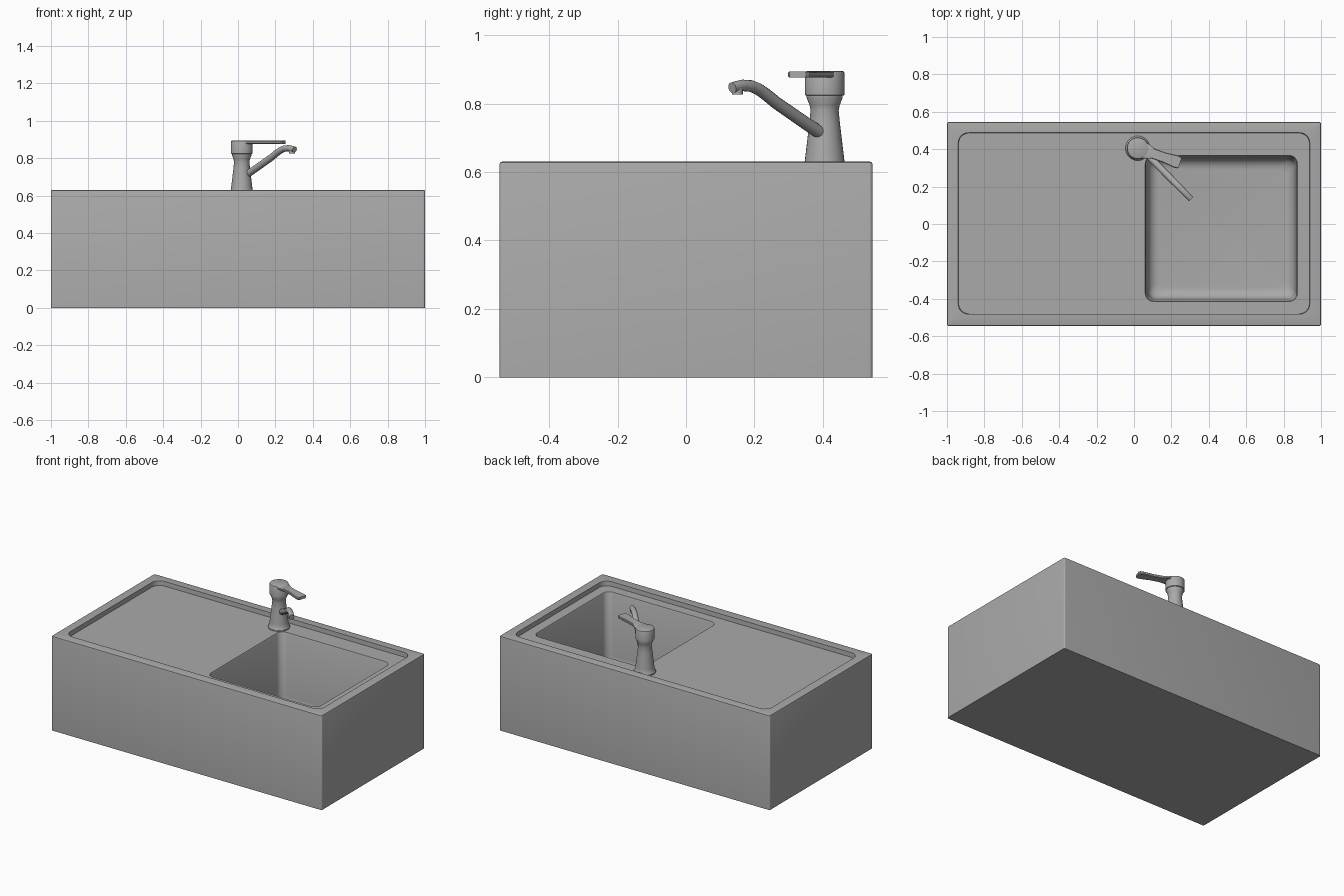
import bpy, bmesh, math
from mathutils import Vector

cube = bpy.data.objects.get("Cube")
if cube:
    bpy.data.objects.remove(cube)

grey = bpy.data.materials.new("sink grey")
grey.use_nodes = True
grey.diffuse_color = (0.4, 0.4, 0.4, 1)
grey.node_tree.nodes["Principled BSDF"].inputs["Base Color"].default_value = (0.4, 0.4, 0.4, 1)


def finish(bm, name, angle=35):
    bmesh.ops.recalc_face_normals(bm, faces=bm.faces)
    mesh = bpy.data.meshes.new(name)
    bm.to_mesh(mesh)
    bm.free()
    obj = bpy.data.objects.new(name, mesh)
    bpy.context.collection.objects.link(obj)
    mesh.materials.append(grey)
    bpy.ops.object.select_all(action='DESELECT')
    obj.select_set(True)
    bpy.context.view_layer.objects.active = obj
    bpy.ops.object.shade_smooth_by_angle(angle=math.radians(angle))
    return obj


def loft(name, rings):
    """Skin a stack of equally sized point rings and cap both ends."""
    bm = bmesh.new()
    loops = [[bm.verts.new(p) for p in ring] for ring in rings]
    n = len(loops[0])
    for a, b in zip(loops, loops[1:]):
        for i in range(n):
            j = (i + 1) % n
            bm.faces.new((a[i], a[j], b[j], b[i]))
    bm.faces.new(loops[0])
    bm.faces.new(loops[-1])
    return finish(bm, name)


def rounded_rect(cx, cy, hx, hy, r, z, steps=6):
    ring = []
    for k, (sx, sy) in enumerate(((1, 1), (-1, 1), (-1, -1), (1, -1))):
        for i in range(steps + 1):
            a = (k + i / steps) * math.pi / 2
            ring.append((cx + sx * (hx - r) + r * math.cos(a),
                         cy + sy * (hy - r) + r * math.sin(a), z))
    return ring


def circle(cx, cy, r, z, n=32):
    return [(cx + r * math.cos(i * math.tau / n),
             cy + r * math.sin(i * math.tau / n), z) for i in range(n)]


# Sink: outer walls, eased rim, shallow tray, then the deep basin
TOP, TRAY, FLOOR = 0.63, 0.60, 0.12
HX, HY = 1.0, 0.545
rings = [rounded_rect(0, 0, HX, HY, 0.01, 0),
         rounded_rect(0, 0, HX, HY, 0.01, TOP - 0.008),
         rounded_rect(0, 0, HX - 0.002, HY - 0.002, 0.01, TOP - 0.002),
         rounded_rect(0, 0, HX - 0.008, HY - 0.008, 0.01, TOP),
         rounded_rect(0, 0.003, 0.94, 0.485, 0.055, TOP),
         rounded_rect(0, 0.003, 0.938, 0.483, 0.055, TRAY)]


def basin_ring(inset, z):
    return rounded_rect(0.467, -0.024, 0.407 - inset, 0.391 - inset, 0.045, z)


rings += [basin_ring(0, TRAY), basin_ring(0.004, TRAY - 0.008)]
FILLET = 0.06
for i in range(7):
    a = i / 6 * math.pi / 2
    rings.append(basin_ring(0.014 + FILLET * (1 - math.cos(a)),
                            FLOOR + FILLET * (1 - math.sin(a))))
loft("sink_body", rings)

# Tap column: flared foot, waist and wide cap
TX, TY = 0.02, 0.405
profile = [(0.066, TRAY - 0.005), (0.066, 0.608), (0.060, 0.616), (0.057, 0.64),
           (0.051, 0.69), (0.045, 0.74), (0.041, 0.78), (0.044, 0.795),
           (0.053, 0.818), (0.053, 0.823), (0.058, 0.825), (0.058, 0.889),
           (0.056, 0.893), (0.052, 0.895)]
loft("tap_column", [circle(TX, TY, r, z) for r, z in profile])

# Lever: flat paddle that narrows and then widens to its tip
angle = math.atan2(-0.078, 0.225)
outline = [(0.0, 0.045), (0.045, 0.042), (0.09, 0.028), (0.15, 0.027),
           (0.21, 0.034), (0.232, 0.033), (0.24, 0.026)]
outline += [(d, -w) for d, w in reversed(outline)]


def lever_ring(scale, z):
    c, s = math.cos(angle), math.sin(angle)
    return [(TX + d * c - w * scale * s, TY + d * s + w * scale * c, z)
            for d, w in outline]


loft("tap_lever", [lever_ring(0.88, 0.876), lever_ring(1, 0.880),
                   lever_ring(1, 0.890), lever_ring(0.88, 0.8935)])

# Spout: round tube rising diagonally and levelling off
start, tip = Vector((0.052, 0.39, 0)), Vector((0.303, 0.135, 0))
heights = [(0, 0.716), (0.15, 0.741), (0.5, 0.803), (0.62, 0.828), (0.7, 0.842),
           (0.78, 0.851), (0.88, 0.853), (0.96, 0.849), (1, 0.846)]
path = [start.lerp(tip, t) + Vector((0, 0, z)) for t, z in heights]
side = Vector((0, 0, 1)).cross(tip - start).normalized()
rings = []
for i, p in enumerate(path):
    along = (path[min(i + 1, len(path) - 1)] - path[max(i - 1, 0)]).normalized()
    up = along.cross(side)
    r = 0.019 - 0.003 * i / (len(path) - 1)
    rings.append([p + r * (math.cos(k * math.tau / 16) * side
                           + math.sin(k * math.tau / 16) * up) for k in range(16)])
loft("tap_spout", rings)

# Spout nozzle under the tip
n = start.lerp(tip, 0.94)
loft("tap_nozzle", [circle(n.x, n.y, 0.016, z, 16) for z in (0.826, 0.845)])
